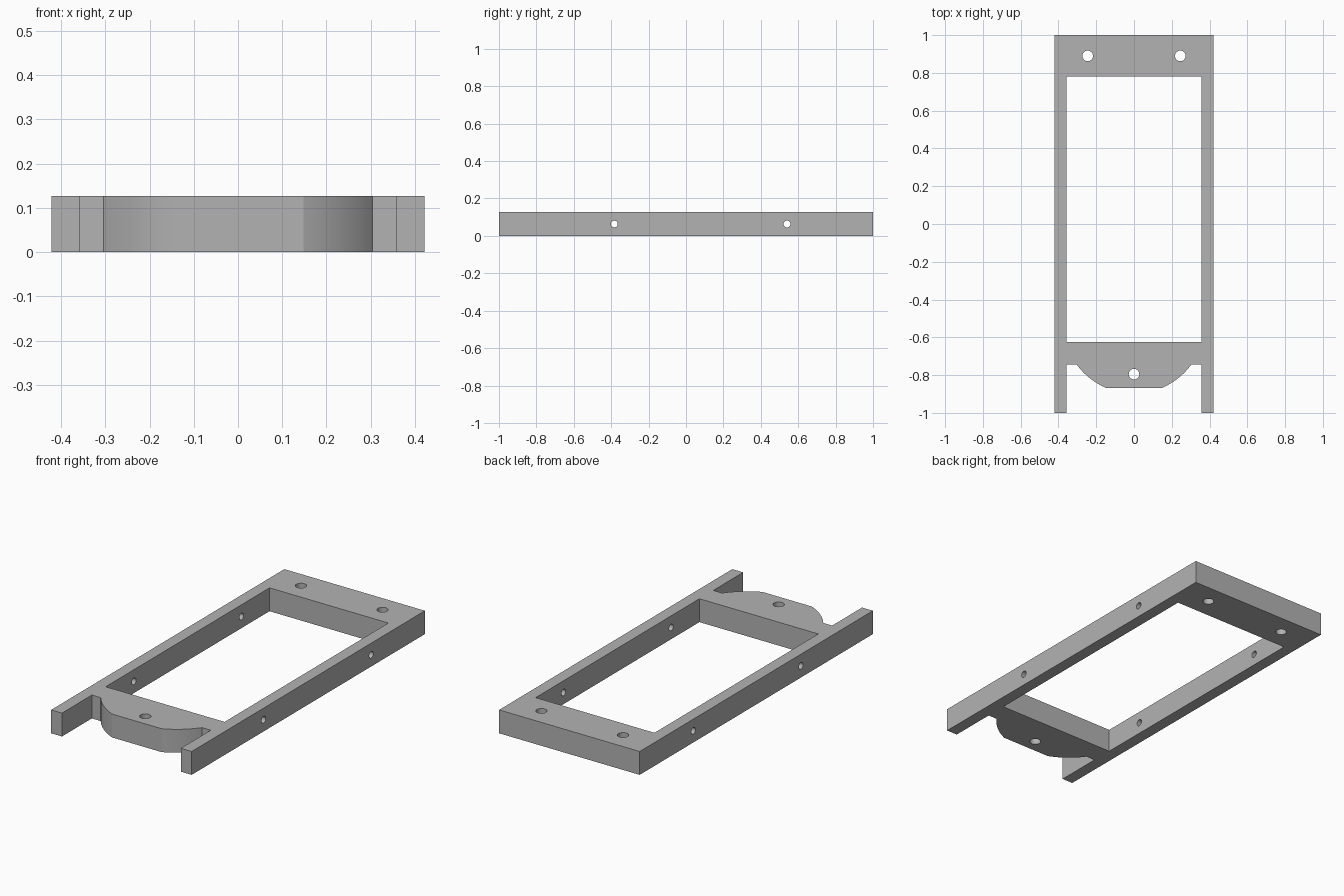
import bpy
import bmesh
import math

cube = bpy.data.objects.get("Cube")
if cube:
    bpy.data.objects.remove(cube, do_unlink=True)

H = 0.127                    # frame height
OUTER, INNER = 0.422, 0.357  # half widths outside and inside the rails
NOTCH, TIP = -0.743, -0.868  # back of the notches, front of the rounded tab

grey = bpy.data.materials.new("plain grey")
grey.use_nodes = True
colour = (0.45, 0.45, 0.45, 1)
grey.diffuse_color = colour
grey.node_tree.nodes["Principled BSDF"].inputs["Base Color"].default_value = colour


def prism(name, outline, z0, z1):
    """Extrude a flat outline between two heights."""
    bm = bmesh.new()
    face = bm.faces.new([bm.verts.new((x, y, z0)) for x, y in outline])
    out = bmesh.ops.extrude_face_region(bm, geom=[face])
    verts = [v for v in out["geom"] if isinstance(v, bmesh.types.BMVert)]
    bmesh.ops.translate(bm, verts=verts, vec=(0, 0, z1 - z0))
    bmesh.ops.recalc_face_normals(bm, faces=bm.faces)
    mesh = bpy.data.meshes.new(name)
    bm.to_mesh(mesh)
    bm.free()
    mesh.materials.append(grey)
    obj = bpy.data.objects.new(name, mesh)
    bpy.context.collection.objects.link(obj)
    return obj


def cylinder(name, radius, depth, location, rotation=(0, 0, 0)):
    bpy.ops.mesh.primitive_cylinder_add(vertices=32, radius=radius, depth=depth,
                                        location=location, rotation=rotation)
    obj = bpy.context.object
    obj.name = name
    obj.data.materials.append(grey)
    return obj


def cut(target, cutter):
    mod = target.modifiers.new("cut", "BOOLEAN")
    mod.operation = "DIFFERENCE"
    mod.solver = "EXACT"
    mod.object = cutter
    bpy.context.view_layer.objects.active = target
    bpy.ops.object.modifier_apply(modifier=mod.name)
    bpy.data.objects.remove(cutter, do_unlink=True)


# Right half of the outline: back corner, rail, notch, then the rounded tab
half = [(OUTER, 1), (OUTER, -1), (INNER, -1), (INNER, NOTCH)]
centre, radius = -0.522, 0.376
start = math.atan2(0.303, centre - NOTCH)
end = math.atan2(0.148, centre - TIP)
for i in range(13):
    a = start + (end - start) * i / 12
    half.append((radius * math.sin(a), centre - radius * math.cos(a)))
outline = half + [(-x, y) for x, y in reversed(half)]
frame = prism("mounting_frame", outline, 0, H)

# Large rectangular window
window = [(-INNER, -0.625), (INNER, -0.625), (INNER, 0.78), (-INNER, 0.78)]
cut(frame, prism("window_cutter", window, -0.1, H + 0.1))

# Vertical screw holes
for x, y in [(-0.245, 0.89), (0.245, 0.89), (0, -0.795)]:
    cut(frame, cylinder("screw_hole_cutter", 0.028, 0.5, (x, y, H / 2)))

# Cross holes through both rails
for y in (-0.383, 0.54):
    cut(frame, cylinder("cross_hole_cutter", 0.018, 1.2, (0, y, H / 2),
                        (0, math.pi / 2, 0)))

# Smooth the curved walls, keep edges sharp
bpy.ops.object.select_all(action="DESELECT")
frame.select_set(True)
bpy.context.view_layer.objects.active = frame
bpy.ops.object.shade_smooth_by_angle(angle=math.radians(20))
